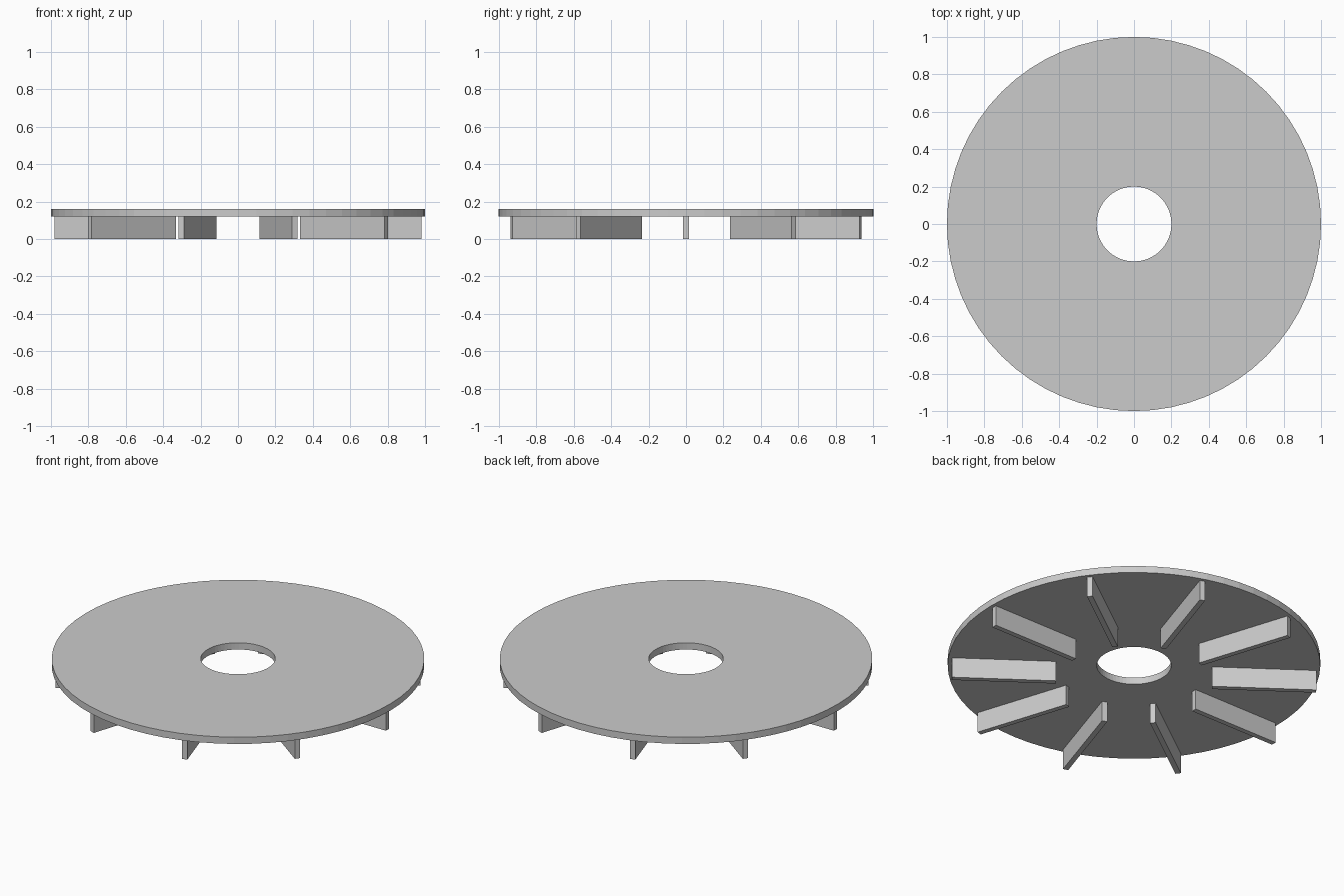
import bpy, bmesh
from math import cos, sin, tau
from mathutils import Matrix

if "Cube" in bpy.data.objects:
    bpy.data.objects.remove(bpy.data.objects["Cube"])

SEGMENTS = 64
BLADES = 10
R_OUT, R_HOLE = 1.0, 0.2
Z_LOW, Z_TOP = 0.12, 0.16
BLADE_IN, BLADE_OUT, BLADE_T = 0.42, 0.98, 0.03


def add_object(name, bm):
    bmesh.ops.recalc_face_normals(bm, faces=bm.faces)
    mesh = bpy.data.meshes.new(name)
    bm.to_mesh(mesh)
    bm.free()
    obj = bpy.data.objects.new(name, mesh)
    bpy.context.collection.objects.link(obj)
    return obj


# Disc with centre hole: a rectangular section swept round the axis
bm = bmesh.new()
section = [(R_HOLE, Z_LOW), (R_OUT, Z_LOW), (R_OUT, Z_TOP), (R_HOLE, Z_TOP)]
rings = []
for i in range(SEGMENTS):
    a = tau * i / SEGMENTS
    rings.append([bm.verts.new((r * cos(a), r * sin(a), z)) for r, z in section])
for i in range(SEGMENTS):
    p, q = rings[i], rings[(i + 1) % SEGMENTS]
    for j in range(4):
        k = (j + 1) % 4
        bm.faces.new((p[j], q[j], q[k], p[k]))
add_object("disc", bm)

# Radial blades under the disc
for i in range(BLADES):
    bm = bmesh.new()
    place = (Matrix.Rotation(tau * i / BLADES, 4, 'Z')
             @ Matrix.Translation(((BLADE_IN + BLADE_OUT) / 2, 0, Z_LOW / 2))
             @ Matrix.Diagonal((BLADE_OUT - BLADE_IN, BLADE_T, Z_LOW, 1)))
    bmesh.ops.create_cube(bm, size=1, matrix=place)
    add_object(f"blade_{i + 1}", bm)
